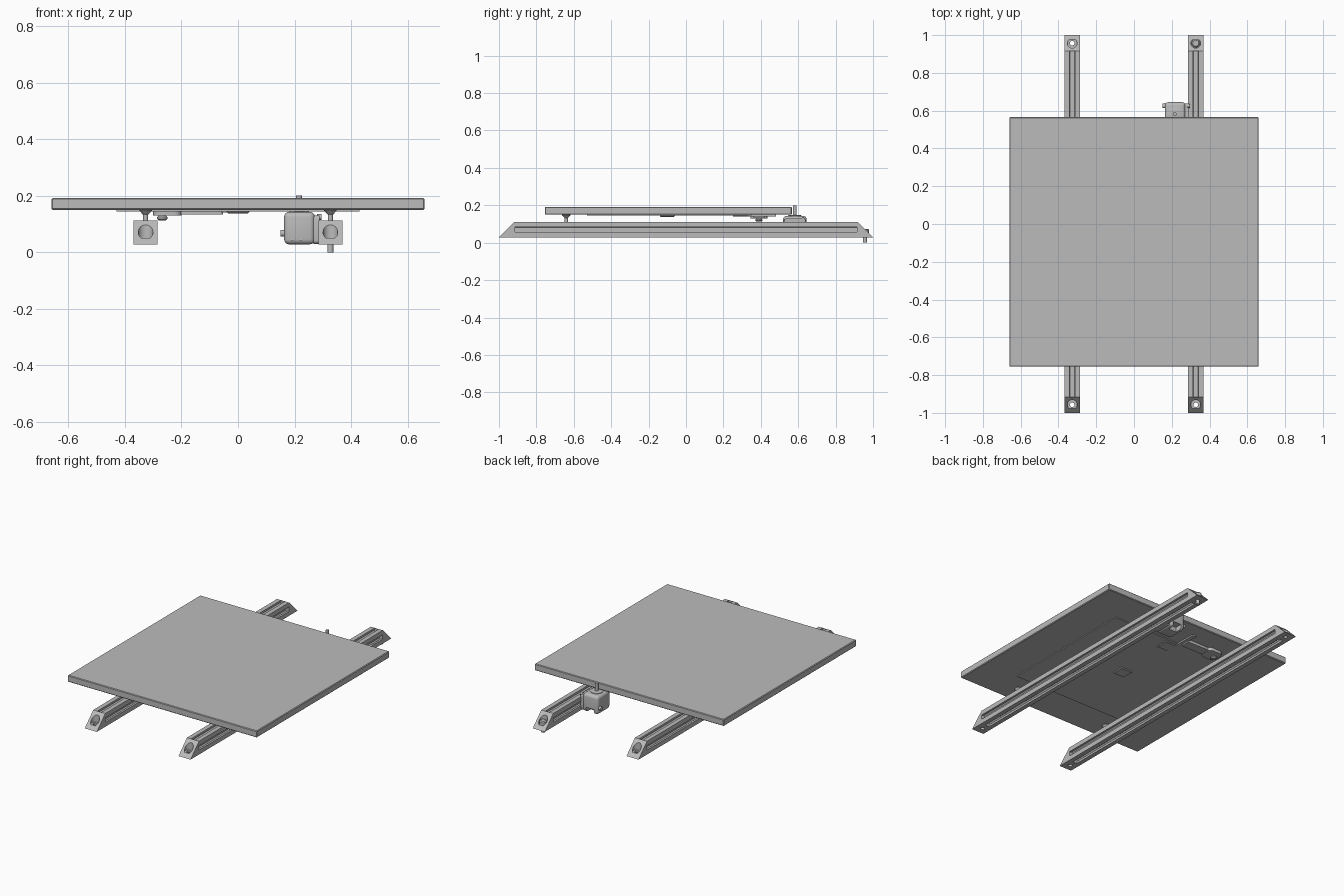
import bpy, bmesh, math
from mathutils import Vector

if "Cube" in bpy.data.objects:
    bpy.data.objects.remove(bpy.data.objects["Cube"])

grey = bpy.data.materials.new("plain grey")
grey.use_nodes = True
GREY = (0.5, 0.5, 0.5, 1)
grey.diffuse_color = GREY
grey.node_tree.nodes["Principled BSDF"].inputs["Base Color"].default_value = GREY


def finish(bm, name, smooth=False):
    bmesh.ops.recalc_face_normals(bm, faces=bm.faces)
    mesh = bpy.data.meshes.new(name)
    bm.to_mesh(mesh)
    bm.free()
    mesh.materials.append(grey)
    ob = bpy.data.objects.new(name, mesh)
    bpy.context.collection.objects.link(ob)
    if smooth:
        bpy.ops.object.select_all(action="DESELECT")
        ob.select_set(True)
        bpy.context.view_layer.objects.active = ob
        bpy.ops.object.shade_smooth_by_angle(angle=math.radians(35))
    return ob


def prism(name, outline, place, a, b):
    """Extrude an outline from a to b; place(u, v, w) gives the point."""
    bm = bmesh.new()
    low = [bm.verts.new(place(u, v, a)) for u, v in outline]
    high = [bm.verts.new(place(u, v, b)) for u, v in outline]
    bm.faces.new(low)
    bm.faces.new(high)
    for i in range(len(low)):
        j = (i + 1) % len(low)
        bm.faces.new((low[i], low[j], high[j], high[i]))
    return finish(bm, name)


def box(name, x, y, z, bevel=0, axis=None, segments=4):
    """Box from three ranges; bevels all edges, or those along one axis."""
    bm = bmesh.new()
    bmesh.ops.create_cube(bm, size=1)
    for v in bm.verts:
        v.co = Vector([sum(r) / 2 + c * (r[1] - r[0]) for c, r in zip(v.co, (x, y, z))])
    if bevel:
        edges = [e for e in bm.edges if axis is None or
                 abs((e.verts[0].co - e.verts[1].co).normalized()[axis]) > 0.9]
        bmesh.ops.bevel(bm, geom=edges, offset=bevel, segments=segments,
                        profile=0.5, affect="EDGES")
    return finish(bm, name, bool(bevel))


def turned(name, x, y, profile, sides=24):
    """Solid of revolution about a vertical axis from (radius, z) pairs."""
    bm = bmesh.new()
    rings = []
    for r, z in profile:
        rings.append([bm.verts.new((x + r * math.cos(2 * math.pi * i / sides),
                                    y + r * math.sin(2 * math.pi * i / sides), z))
                      for i in range(sides)])
    for p, q in zip(rings, rings[1:]):
        for i in range(sides):
            j = (i + 1) % sides
            bm.faces.new((p[i], p[j], q[j], q[i]))
    bm.faces.new(rings[0])
    bm.faces.new(rings[-1])
    return finish(bm, name, True)


def rod_x(name, x0, x1, y, z, r, sides=16):
    ring = [(r * math.cos(2 * math.pi * i / sides), r * math.sin(2 * math.pi * i / sides))
            for i in range(sides)]
    return prism(name, ring, lambda u, v, w: (w, y + u, z + v), x0, x1)


def cut(ob, cutter):
    cutter.hide_render = True
    cutter.hide_viewport = True
    mod = ob.modifiers.new("cut", "BOOLEAN")
    mod.operation = "DIFFERENCE"
    mod.solver = "EXACT"
    mod.object = cutter


# Table slab with a slight edge chamfer, and the thin pad under it
box("table_slab", (-.66, .66), (-.755, .566), (.15, .192), .004, None, 1)
box("heating_pad", (-.43, .43), (-.53, .35), (.145, .151))

# Slotted rails with sloped, drilled end blocks
HALF, MID, LENGTH = .042, .07, .915
quarter = [(HALF, -HALF), (HALF, -.014), (.030, -.014), (.030, -.023),
           (.019, -.012), (.019, .012), (.030, .023), (.030, .014), (HALF, .014)]
section = []
for k in range(4):
    for u, v in quarter:
        for _ in range(k):
            u, v = -v, u
        section.append((u, v))

for side, rx in (("right", -.327), ("left", .327)):
    prism(side + "_rail", section, lambda u, v, w: (rx + u, w, MID + v), -LENGTH, LENGTH)
    for end, s in (("front", -1), ("back", 1)):
        wedge = [(LENGTH, .028), (1, .028), (.916, .112), (LENGTH, .112)]
        block = prism(f"{side}_{end}_end_block", wedge,
                      lambda u, v, w: (rx + w, s * u, v), -HALF, HALF)
        cut(block, turned(f"{side}_{end}_hole_cutter", rx, s * .957,
                          [(.012, 0), (.012, .05), (.026, .05), (.026, .2)]))
    # Support stud between rail and table
    turned(side + "_table_stud", rx, -.64,
           [(.009, .10), (.009, .133), (.022, .147), (.022, .152)])

# Screw in the left back end block
turned("foot_screw", .327, .957, [(.011, 0), (.011, .05), (.022, .05), (.022, .068), (.016, .074)])

# Motor beside the left rail
motor = box("motor_body", (.163, .272), (.519, .645), (.028, .143), .018, None)
cut(motor, box("motor_notch_cutter", (.19, .245), (.60, .70), (0, .058)))
box("motor_bracket", (.268, .288), (.525, .638), (.03, .13), .012, 0)
turned("motor_collar", .216, .582, [(.036, .138), (.036, .146), (.024, .149)])
turned("motor_shaft", .216, .582, [(.010, .14), (.010, .2)])
rod_x("motor_knob", .150, .166, .625, .067, .012)
rod_x("bracket_pin", .28, .296, .625, .125, .010)
for i, x in enumerate((.192, .222)):
    box(f"motor_screw_{i + 1}", (x - .005, x + .005), (.515, .522), (.040, .050))

# Fittings under the table
box("centre_junction_plate", (-.04, .04), (-.14, -.06), (.138, .151), .004, None, 1)
box("rear_junction_plate", (-.04, .04), (.25, .33), (.140, .151), .004, None, 1)
box("cable_bar", (-.06, -.035), (.25, .48), (.141, .151))
box("latch_arm", (-.207, -.053), (.36, .42), (.133, .151), .008, 2)
box("latch_head", (-.30, -.20), (.345, .435), (.130, .151), .025, 2)
turned("latch_knob", -.268, .39, [(.013, .113), (.019, .118), (.019, .124), (.011, .132)])
